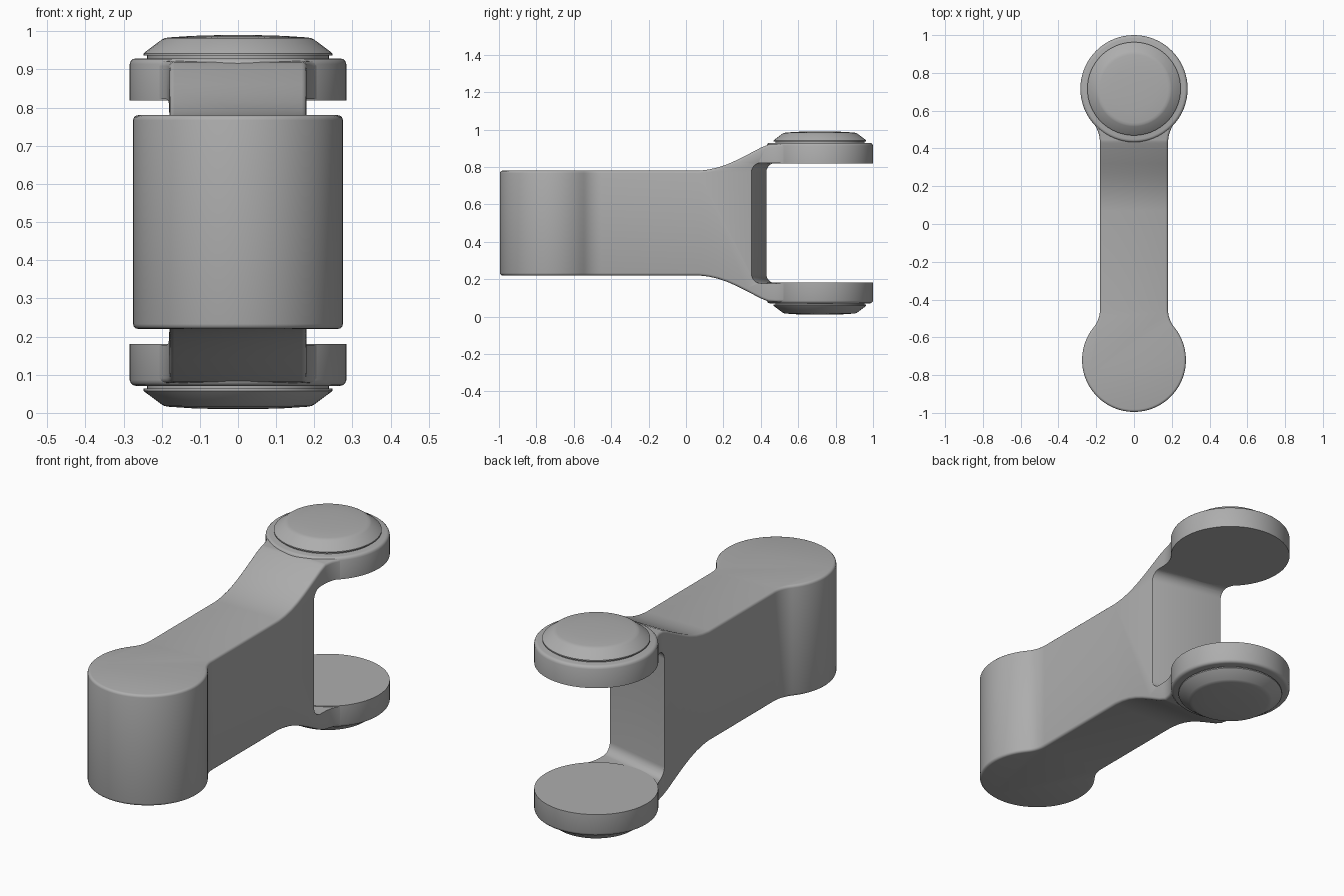
import bpy, bmesh, math

if "Cube" in bpy.data.objects:
    bpy.data.objects.remove(bpy.data.objects["Cube"])

grey = bpy.data.materials.new("plain grey")
grey.diffuse_color = (0.42, 0.42, 0.42, 1)
grey.use_nodes = True
grey.node_tree.nodes["Principled BSDF"].inputs["Base Color"].default_value = grey.diffuse_color


def prism(name, pts, to3d, offset):
    """Extrude a closed 2D profile along an offset vector."""
    bm = bmesh.new()
    face = bm.faces.new([bm.verts.new(to3d(a, b)) for a, b in pts])
    ext = bmesh.ops.extrude_face_region(bm, geom=[face])
    bmesh.ops.translate(bm, vec=offset, verts=[v for v in ext["geom"] if isinstance(v, bmesh.types.BMVert)])
    bmesh.ops.recalc_face_normals(bm, faces=bm.faces)
    return make(name, bm)


def make(name, bm):
    me = bpy.data.meshes.new(name)
    bm.to_mesh(me)
    bm.free()
    me.materials.append(grey)
    ob = bpy.data.objects.new(name, me)
    bpy.context.collection.objects.link(ob)
    return ob


def apply_all(ob):
    bpy.ops.object.select_all(action='DESELECT')
    bpy.context.view_layer.objects.active = ob
    ob.select_set(True)
    for m in list(ob.modifiers):
        bpy.ops.object.modifier_apply(modifier=m.name)


def boolean(ob, cutter, op):
    m = ob.modifiers.new("cut", 'BOOLEAN')
    m.operation, m.object, m.solver = op, cutter, 'EXACT'
    apply_all(ob)
    bpy.data.objects.remove(cutter)


def smooth(ob):
    apply_all(ob)
    bpy.ops.object.shade_smooth_by_angle(angle=math.radians(32))


def half_end(cy, R, h, f, sign):
    """Right-hand outline from the bar through its fillet and round the end."""
    d = math.sqrt((R + f) ** 2 - (h + f) ** 2)
    a = math.atan2(d, h + f)
    pts = [(h + f - f * math.cos(a * i / 8), cy - sign * (d - f * math.sin(a * i / 8))) for i in range(9)]
    for i in range(1, 25):
        t = -a + (math.pi / 2 + a) * i / 24
        pts.append((R * math.cos(t), cy + sign * R * math.sin(t)))
    return pts


# Body: dumbbell plan trimmed by the flaring side profile
right = half_end(-0.72, 0.275, 0.18, 0.15, -1)[::-1] + half_end(0.716, 0.281, 0.18, 0.18, 1)
right[0], right[-1] = (0, right[0][1]), (0, right[-1][1])
plan = right + [(-x, y) for x, y in right[-2:0:-1]]
body = prism("link_body", plan, lambda a, b: (a, b, -0.1), (0, 0, 1.2))
upper = [(-1.2, 0.78), (0.07, 0.78), (0.12, 0.786), (0.17, 0.797), (0.22, 0.814), (0.27, 0.836),
         (0.32, 0.861), (0.40, 0.903), (0.44, 0.919), (0.48, 0.922), (1.2, 0.922)]
side = upper + [(y, 1 - z) for y, z in reversed(upper)]
boolean(body, prism("side_trim", side, lambda a, b: (-0.5, a, b), (1, 0, 0)), 'INTERSECT')
bev = body.modifiers.new("edge", 'BEVEL')
bev.width, bev.segments, bev.limit_method, bev.angle_limit = 0.013, 3, 'ANGLE', math.radians(45)
apply_all(body)

# Fork slot with rounded corners and a slightly skewed back wall
r = 0.05
corner = [(0.39 + r - r * math.sin(t), 0.822 - r + r * math.cos(t)) for t in [math.pi / 16 * i for i in range(9)]]
slot = [(1.2, 0.822)] + corner + [(y, 1 - z) for y, z in reversed(corner)] + [(1.2, 0.178)]
cutter = prism("slot_cutter", slot, lambda a, b: (-0.5, a, b), (1, 0, 0))
for v in cutter.data.vertices:
    v.co.y -= 0.22 * v.co.x
boolean(body, cutter, 'DIFFERENCE')

# Soften the vertical edges of the slot wall
bm = bmesh.new()
bm.from_mesh(body.data)
edges = []
for e in bm.edges:
    c = (e.verts[0].co + e.verts[1].co) / 2
    if len(e.link_faces) == 2 and e.calc_face_angle() > 0.7 and 0.3 < c.y < 0.52 and 0.18 < c.z < 0.82:
        edges.append(e)
bmesh.ops.bevel(bm, geom=edges, offset=0.012, segments=3, profile=0.5, affect='EDGES', clamp_overlap=True)
bm.to_mesh(body.data)
bm.free()
smooth(body)


def lathe(name, prof, flip):
    """Revolve a radius/height profile about the hinge axis."""
    n = 64
    bm = bmesh.new()
    rings = []
    for rad, z in prof:
        z = 1 - z if flip else z
        rings.append([bm.verts.new((rad * math.cos(2 * math.pi * i / n), 0.716 + rad * math.sin(2 * math.pi * i / n), z))
                      for i in range(n)])
    for a, b in zip(rings, rings[1:]):
        for i in range(n):
            bm.faces.new((a[i], a[(i + 1) % n], b[(i + 1) % n], b[i]))
    bm.faces.new(rings[0])
    bm.faces.new(rings[-1])
    bmesh.ops.recalc_face_normals(bm, faces=bm.faces)
    smooth(make(name, bm))


# Fork discs and their domed caps, top and bottom
disc = [(0.284, 0.819), (0.284, 0.914), (0.281, 0.922), (0.276, 0.927), (0.268, 0.929)]
cap = [(0.238, 0.92), (0.238, 0.936), (0.247, 0.936), (0.247, 0.942), (0.243, 0.946), (0.200, 0.978),
       (0.192, 0.982), (0.18, 0.984), (0.12, 0.988), (0.05, 0.990)]
for label, flip in (("upper", False), ("lower", True)):
    lathe(label + "_fork_disc", disc, flip)
    lathe(label + "_cap", cap, flip)
